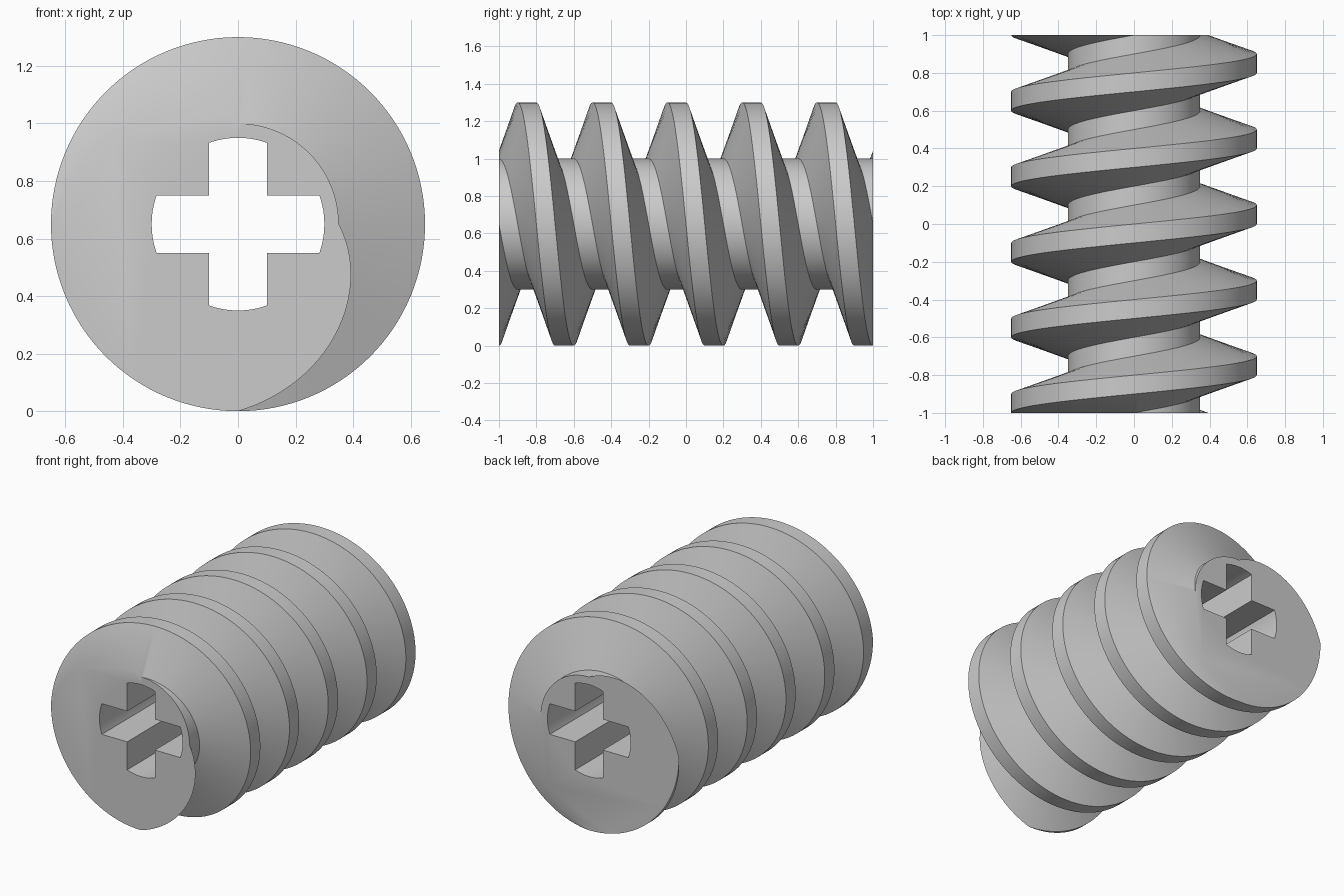
import bpy, bmesh, math
from mathutils import Vector

if "Cube" in bpy.data.objects:
    bpy.data.objects.remove(bpy.data.objects["Cube"])

PITCH, CREST_R, ROOT_R, HALF_LEN = 0.4, 0.65, 0.35, 1.0
CENTRE_Z = 0.65
SEGMENTS = 128

steel = bpy.data.materials.new("grey metal")
steel.diffuse_color = (0.6, 0.6, 0.6, 1)
steel.use_nodes = True
steel.node_tree.nodes["Principled BSDF"].inputs["Base Color"].default_value = steel.diffuse_color


def make_object(name, bm):
    bmesh.ops.recalc_face_normals(bm, faces=bm.faces[:])
    mesh = bpy.data.meshes.new(name)
    bm.to_mesh(mesh)
    bm.free()
    mesh.materials.append(steel)
    obj = bpy.data.objects.new(name, mesh)
    bpy.context.collection.objects.link(obj)
    return obj


# Threaded rod: trapezoid profile swept along a helix
bm = bmesh.new()
profile = []
for turn in range(-2, 7):
    y = -0.9 + turn * PITCH
    profile += [(y - 0.1, ROOT_R), (y, CREST_R), (y + 0.1, CREST_R), (y + 0.2, ROOT_R)]
columns = []
for i in range(SEGMENTS + 1):
    t = i / SEGMENTS
    a = t * math.tau
    columns.append([bm.verts.new((r * math.sin(a), y + PITCH * t,
                                  CENTRE_Z + r * math.cos(a))) for y, r in profile])
for c0, c1 in zip(columns, columns[1:]):
    for k in range(len(profile) - 1):
        bm.faces.new((c0[k], c0[k + 1], c1[k + 1], c1[k]))
bmesh.ops.remove_doubles(bm, verts=bm.verts[:], dist=1e-4)

# Flat ends
for side in (-1, 1):
    geom = bm.verts[:] + bm.edges[:] + bm.faces[:]
    bmesh.ops.bisect_plane(bm, geom=geom, dist=1e-5, plane_co=(0, side * HALF_LEN, 0),
                           plane_no=(0, side, 0), clear_outer=True)
    rim = [e for e in bm.edges if e.is_boundary
           and all(abs(v.co.y - side * HALF_LEN) < 1e-4 for v in e.verts)]
    bmesh.ops.holes_fill(bm, edges=rim, sides=0)
screw = make_object("threaded_rod", bm)

# Cross-shaped drive socket running through the whole rod
bm = bmesh.new()
half_arc = math.asin(0.1 / 0.3)
outline = []
for arm in range(4):
    base = arm * math.pi / 2
    for s in range(13):
        a = base - half_arc + 2 * half_arc * s / 12
        outline.append((0.3 * math.cos(a), 0.3 * math.sin(a)))
    corner = base + math.pi / 4
    outline.append((0.1 * math.sqrt(2) * math.cos(corner), 0.1 * math.sqrt(2) * math.sin(corner)))
face = bm.faces.new([bm.verts.new((x, -1.2, CENTRE_Z + z)) for x, z in outline])
ext = bmesh.ops.extrude_face_region(bm, geom=[face], use_keep_orig=True)
bmesh.ops.translate(bm, vec=Vector((0, 2.4, 0)),
                    verts=[g for g in ext["geom"] if isinstance(g, bmesh.types.BMVert)])
cutter = make_object("socket_cutter", bm)
cutter.hide_render = True

cut = screw.modifiers.new("socket", 'BOOLEAN')
cut.operation = 'DIFFERENCE'
cut.solver = 'EXACT'
cut.object = cutter
bpy.context.view_layer.objects.active = screw
screw.select_set(True)
bpy.ops.object.modifier_apply(modifier=cut.name)
bpy.data.objects.remove(cutter)

# Smooth flanks, sharp crest and root edges
bpy.ops.object.shade_smooth_by_angle(angle=math.radians(30))
